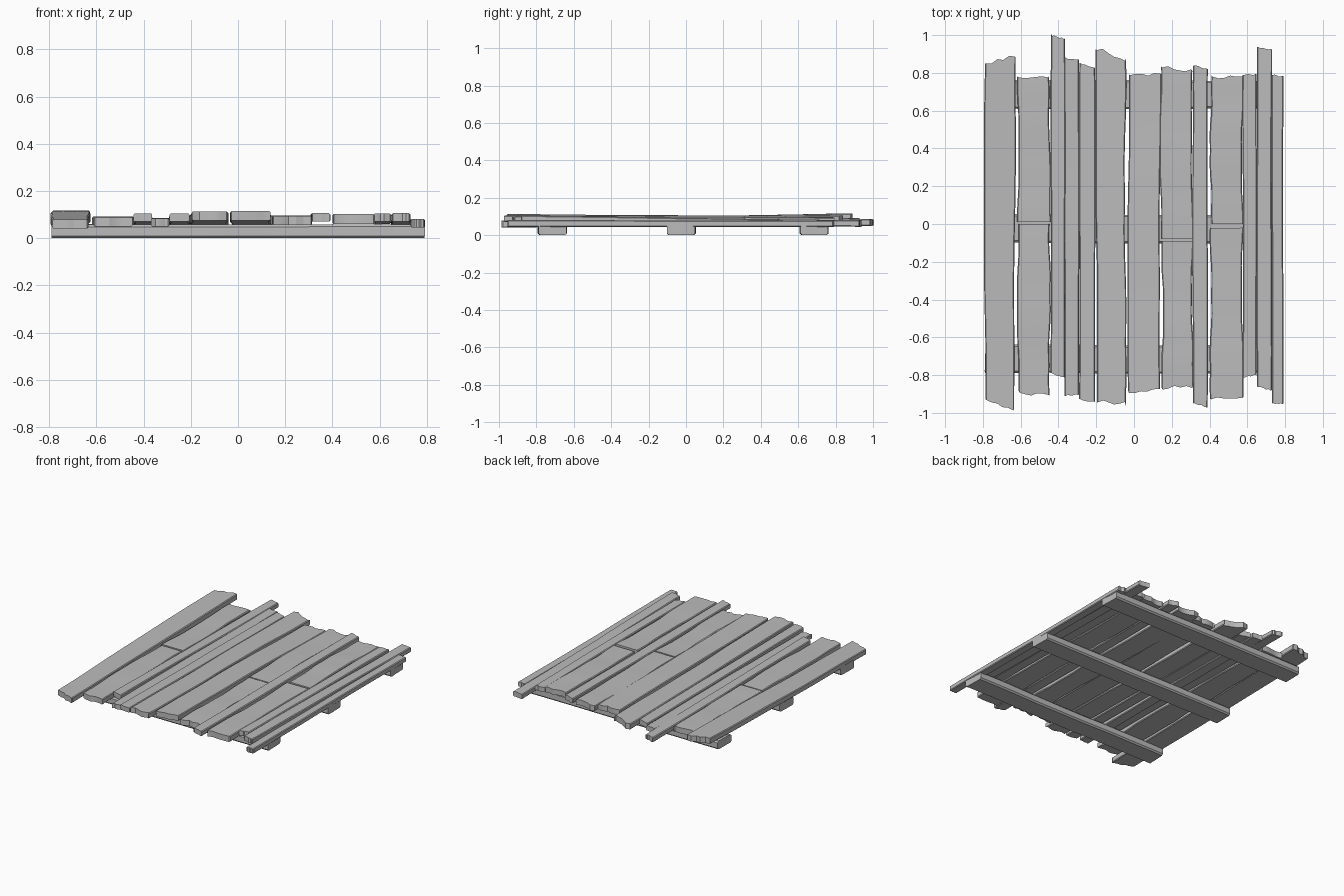
import bpy, bmesh, math, random

random.seed(7)

default_cube = bpy.data.objects.get("Cube")
if default_cube:
    bpy.data.objects.remove(default_cube, do_unlink=True)

# One weathered grey for all the timber
GREY = (0.5, 0.5, 0.5, 1)
wood = bpy.data.materials.new("weathered_grey")
wood.use_nodes = True
wood.diffuse_color = GREY
wood.node_tree.nodes["Principled BSDF"].inputs["Base Color"].default_value = GREY


def mix(a, b, t):
    return a + (b - a) * t


def wave(strength):
    """Gentle random bend along a board, as a function of 0..1."""
    phase, turns = random.uniform(0, math.tau), random.uniform(0.6, 1.3)
    return lambda t: strength * (math.sin(phase + turns * math.tau * t)
                                 + 0.3 * math.sin(phase * 3 + 3 * turns * math.tau * t))


def board(name, sides, ends, tops, thick, wobble, ragged, chamfer, along_x=False):
    """Loft a rough board; ends are (left, right) pairs, tops are (near, far)."""
    (x0, x1), (far, near) = sides, ends
    left, right, lift = (wave(wobble) for _ in range(3))
    width = x1 - x0

    # Section across the board: chamfered corners with points in between
    edge = min(chamfer, width * 0.2) / width
    columns = [mix(edge, 1 - edge, i / 5) for i in range(6)]
    dip = min(chamfer, thick * 0.3) / thick
    section = [(u, 0) for u in columns] + [(1, dip), (1, 1 - dip)]
    section += [(u, 1) for u in reversed(columns)] + [(0, 1 - dip), (0, dip)]

    # Overhanging ends splinter by column; joints near the middle stay straight
    bite = {u: (random.uniform(-ragged, ragged) * abs(near[0]),
                random.uniform(-ragged, ragged) * abs(far[0]))
            for u in [0, *columns, 1]}
    bm = bmesh.new()
    rings = []
    stations = 18
    for s in range(stations + 1):
        t = s / stations
        ring = []
        for u, v in section:
            bite_near, bite_far = bite[u]
            start = mix(*near, u) + bite_near
            stop = mix(*far, u) + bite_far
            x = mix(x0 + left(t), x1 + right(t), u)
            z = mix(*tops, t) - thick * (1 - v) + lift(t) * 0.4 * v
            y = mix(start, stop, t)
            ring.append(bm.verts.new((y, x, z) if along_x else (x, y, z)))
        rings.append(ring)
    for a, b in zip(rings, rings[1:]):
        for i in range(len(a)):
            j = (i + 1) % len(a)
            bm.faces.new((a[i], a[j], b[j], b[i]))

    # Close the ends in strips, so ragged edges stay clean
    n = len(columns)
    for ring in (rings[0], rings[-1]):
        bottom = [ring[-1]] + ring[:n] + [ring[n]]
        top = [ring[-2]] + list(reversed(ring[n + 2:-2])) + [ring[n + 1]]
        for i in range(n + 1):
            bm.faces.new((bottom[i], bottom[i + 1], top[i + 1], top[i]))
    bmesh.ops.recalc_face_normals(bm, faces=bm.faces)

    mesh = bpy.data.meshes.new(name)
    bm.to_mesh(mesh)
    bm.free()
    mesh.materials.append(wood)
    obj = bpy.data.objects.new(name, mesh)
    bpy.context.collection.objects.link(obj)
    bpy.ops.object.select_all(action="DESELECT")
    obj.select_set(True)
    bpy.context.view_layer.objects.active = obj
    bpy.ops.object.shade_smooth_by_angle(angle=math.radians(30))


# Planks, in hundredths: left, right, far end, near end, top height near and far
PLANKS = {
    "outer_left_plank": (-79, -63, (85, 89), (-92, -99), (8, 11.5)),
    "left_back_plank": (-61.5, -44.5, (78, 78), (1, 1), (9, 9)),
    "left_front_plank": (-61.5, -44.5, (0, 0), (-89, -91), (9, 9)),
    "long_left_batten": (-44, -36.5, (100, 98), (-79, -81), (10.5, 8.5)),
    "thin_left_batten": (-37, -29, (88, 87), (-91, -90), (8.5, 8.5)),
    "inner_left_batten": (-29, -20.5, (85, 83), (-93, -94), (10.5, 9)),
    "left_centre_plank": (-20, -4.5, (93, 87), (-94, -95), (11.5, 9)),
    "centre_plank": (-3, 14, (79, 79), (-89, -88), (11.5, 9.5)),
    "right_back_plank": (14, 31, (83, 81), (-8, -8), (9.5, 9.5)),
    "right_front_plank": (15, 31, (-9, -9), (-87, -86), (9.5, 9.5)),
    "inner_right_batten": (31, 39, (84, 82), (-95, -97), (10.5, 10.5)),
    "outer_back_plank": (40.5, 57.5, (78, 78), (0, 0), (10, 10)),
    "outer_front_plank": (40.5, 57.5, (-2, -2), (-93, -92), (10, 10)),
    "short_right_batten": (57.5, 65, (79, 79), (-81, -80), (10.5, 9.5)),
    "long_right_batten": (65, 73, (94, 92), (-86, -88), (10.5, 8)),
    "edge_batten": (73, 79, (79, 78), (-95, -95), (8, 8)),
}
for name, (x0, x1, far, near, tops) in PLANKS.items():
    wide = x1 - x0 > 10
    ends = [[y / 100 for y in end] for end in (far, near)]
    board(name, (x0 / 100, x1 / 100), ends, [z / 100 for z in tops],
          thick=0.04 if wide else 0.035, wobble=0.005 if wide else 0.002,
          ragged=0.012 if wide else 0.005, chamfer=0.005)

# Three cross beams carry the planks
for name, y in {"front_beam": -0.715, "middle_beam": -0.025, "back_beam": 0.685}.items():
    board(name, (y - 0.075, y + 0.075), ((0.79, 0.785), (-0.79, -0.785)),
          (0.058, 0.058), thick=0.058, wobble=0.003, ragged=0.002,
          chamfer=0.01, along_x=True)
